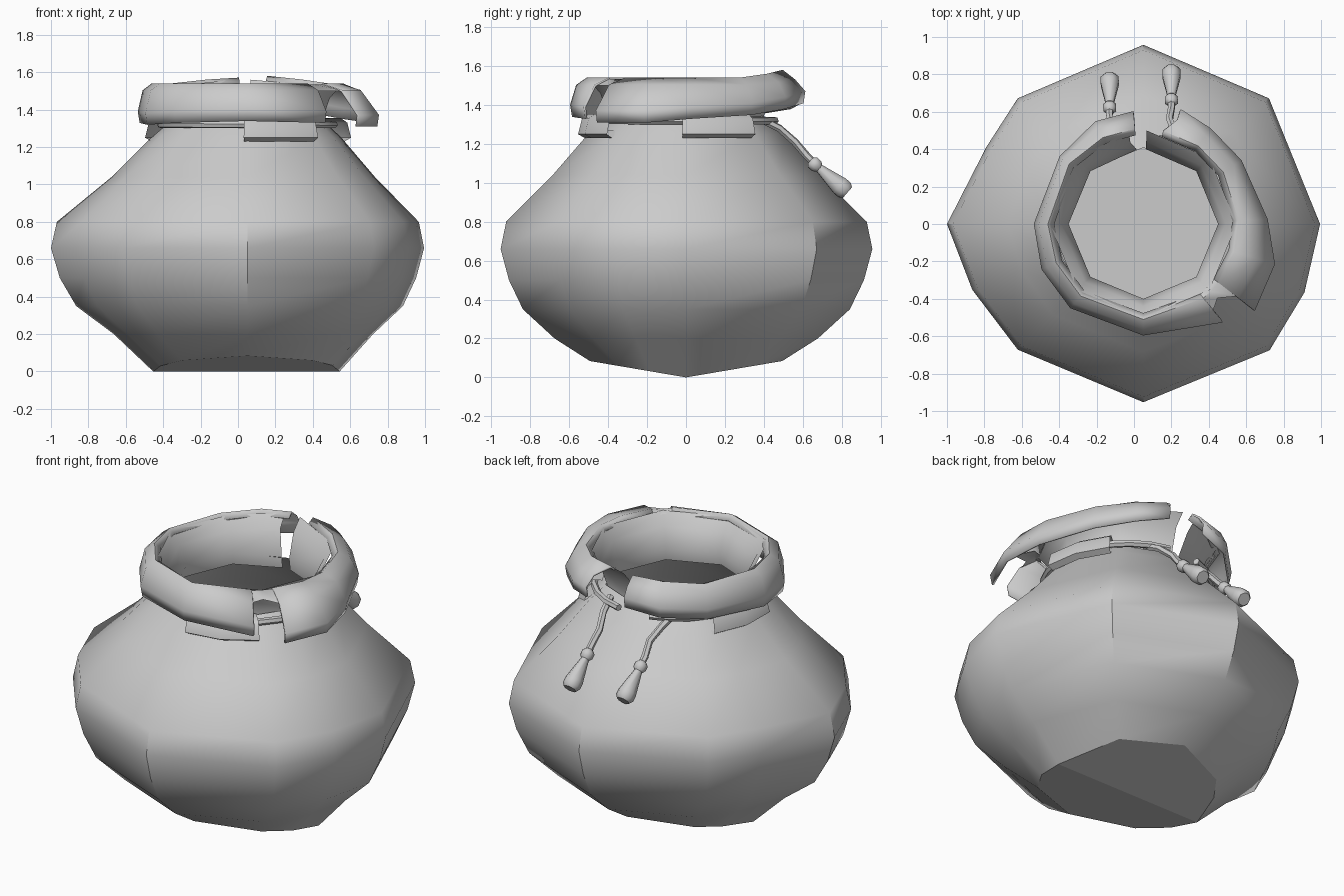
import bpy, bmesh
from math import cos, sin, radians
from mathutils import Vector

if "Cube" in bpy.data.objects:
    bpy.data.objects.remove(bpy.data.objects["Cube"], do_unlink=True)

cloth = bpy.data.materials.new("grey cloth")
cloth.use_nodes = True
GREY = (0.6, 0.6, 0.6, 1)
cloth.diffuse_color = GREY
cloth.node_tree.nodes["Principled BSDF"].inputs["Base Color"].default_value = GREY
CX = 0.05


def polar(angle, r, z):
    a = radians(angle)
    return Vector((CX + r * cos(a), r * sin(a), z))


def finish(name, bm, sharp):
    mesh = bpy.data.meshes.new(name)
    bm.to_mesh(mesh)
    bm.free()
    ob = bpy.data.objects.new(name, mesh)
    bpy.context.collection.objects.link(ob)
    mesh.materials.append(cloth)
    bpy.ops.object.select_all(action="DESELECT")
    ob.select_set(True)
    bpy.context.view_layer.objects.active = ob
    bpy.ops.object.shade_smooth_by_angle(angle=radians(sharp))
    return ob


def sheet(name, columns, closed=False, sharp=40, caps=False):
    """Skin a grid of point columns; optionally close the loop and cap both ends."""
    bm = bmesh.new()
    grid = [[bm.verts.new(p) for p in col] for col in columns]
    n = len(grid)
    for i in range(n if closed else n - 1):
        a, b = grid[i], grid[(i + 1) % n]
        for j in range(len(a) - 1):
            bm.faces.new((a[j], b[j], b[j + 1], a[j + 1]))
    if caps:
        for k in (0, -1):
            bm.faces.new([col[k] for col in grid])
    bmesh.ops.recalc_face_normals(bm, faces=bm.faces)
    return finish(name, bm, sharp)


def tube(name, path, radii, sides=8):
    """Sweep a round section with a changing radius along a path."""
    pts = [Vector(p) for p in path]
    rings = []
    for i, p in enumerate(pts):
        t = (pts[min(i + 1, len(pts) - 1)] - pts[max(i - 1, 0)]).normalized()
        u = t.cross(Vector((0.3, 0.1, 1))).normalized()
        v = t.cross(u)
        rings.append([p + radii[i] * (u * cos(radians(k * 360 / sides)) + v * sin(radians(k * 360 / sides)))
                      for k in range(sides)])
    return sheet(name, list(zip(*rings)), closed=True, caps=True, sharp=50)


# Pouch body: faceted outline scaled through a belly profile, with a keeled base
outline = [(0, .945), (45, .95), (90, .958), (135, .95), (154, .935), (180, 1.05),
           (201, .98), (225, .95), (270, .953), (315, .955), (337, .936)]
profile = [(.52, .08), (.71, .2), (.88, .35), (.955, .5), (1, .66), (.97, .8),
           (.72, 1.04), (.53, 1.25), (.43, 1.34)]
columns = []
for angle, r in outline:
    col = []
    for s, z in profile:
        blend = min(1, max(0, (s - .43) / .5))
        radius = s * (.95 + (r - .95) * blend)
        if z < .1:
            z = .17 * abs(radius * sin(radians(angle)))
        col.append(polar(angle, radius, z))
    columns.append(col)
sheet("pouch_body", columns, closed=True)

# Keeled base, folded along the x axis, and the flat floor inside
rim = [c[0] for c in columns]
bm = bmesh.new()
for half in (rim[:6], rim[5:] + rim[:1]):
    bm.faces.new([bm.verts.new(p) for p in reversed(half)])
finish("pouch_base", bm, 5)
bm = bmesh.new()
bm.faces.new([bm.verts.new(polar(a, .5, .09)) for a, r in outline])
finish("inner_floor", bm, 30)

# Folded collar: inner wall, open at the back
wall = [(88, .03), (45, 0), (0, 0), (-45, 0), (-90, 0), (-135, 0), (-180, 0), (-225, 0), (-265, .03)]
sheet("collar_inner_wall",
      [[polar(a, .41, 1.27), polar(a, .4, 1.34), polar(a + (4 if a == -265 else 0), .44, 1.46 + up),
        polar(a + (4 if a == -265 else 0), .5, 1.53 + up)] for a, up in wall], sharp=60)

# Folded collar: two outer flaps as (angle, hem radius, hem height, crest lift)
flaps = {
    "collar_left_flap": [(-265, .59, 1.41, .03), (-245, .59, 1.38, .02), (-219, .56, 1.35, 0),
                         (-180, .57, 1.33, 0), (-156, .58, 1.32, 0), (-131, .58, 1.33, 0),
                         (-90, .58, 1.34, 0), (-51, .66, 1.33, 0)],
    "collar_right_flap": [(-38, .74, 1.31, 0), (-17, .72, 1.31, 0), (2, .65, 1.33, 0),
                          (33, .61, 1.35, 0), (55, .61, 1.38, .02), (72, .63, 1.41, .04)],
}
for name, rows in flaps.items():
    cols = []
    for a, r, z, up in rows:
        crest = a + (6 if a == 72 else 0)
        cols.append([polar(crest, .48, 1.51 + up), polar(crest, .51, 1.535 + up),
                     polar(a, (r + .54) / 2, 1.5 + up * .7), polar(a, r + .01, z + .06), polar(a, r, z)])
    ob = sheet(name, cols, sharp=60)
    solid = ob.modifiers.new("thickness", "SOLIDIFY")
    solid.thickness = .012
    solid.offset = 0

# Crest strip bridging the two flaps above the front split
sheet("collar_split_bridge", [[polar(a, .48, 1.515), polar(a, .51, 1.535), polar(a, r, 1.5)]
                              for a, r in ((-52, .6), (-45, .56), (-37, .64))], sharp=60)

# Sleeves that hold the drawstring
for name, start, end in (("front_sleeve", -92, -47), ("left_sleeve", -2, 40), ("right_sleeve", 146, 190)):
    cols = []
    for k in range(3):
        a = start + (end - start) * k / 2
        cols.append([polar(a, r, z) for r, z in
                     ((.42, 1.35), (.5, 1.355), (.535, 1.33), (.555, 1.25), (.52, 1.23), (.47, 1.27))])
    sheet(name, cols, sharp=50)

# Drawstring around the neck
ring = []
for k in range(25):
    a = 80 - k * 335 / 24
    ring.append(polar(a, .465, 1.32))
tube("neck_cord", ring, [.02] * len(ring), 6)

# Two hanging cord ends, each with a knot and a flared toggle
for name, x, y, start in (("left_cord", .2, .04, (.24, .38, 1.33)), ("right_cord", -.13, 0, (-.18, .38, 1.33))):
    side = 1 if x > 0 else -1
    tube(name + "_end", [start, (x + side * .02, .44 + y, 1.28), (x - side * .01, .52 + y, 1.21),
                         (x, .58 + y, 1.14), (x, .64 + y, 1.08)], [.02] * 5, 6)
    tube(name + "_knot", [(x, .60 + y, 1.115), (x, .612 + y, 1.105), (x, .632 + y, 1.085), (x, .645 + y, 1.07)],
         [.022, .037, .037, .022])
    tube(name + "_toggle", [(x, .64 + y, 1.08), (x, .75 + y, .985), (x, .775 + y, .963), (x, .79 + y, .95)],
         [.022, .052, .052, .038])
